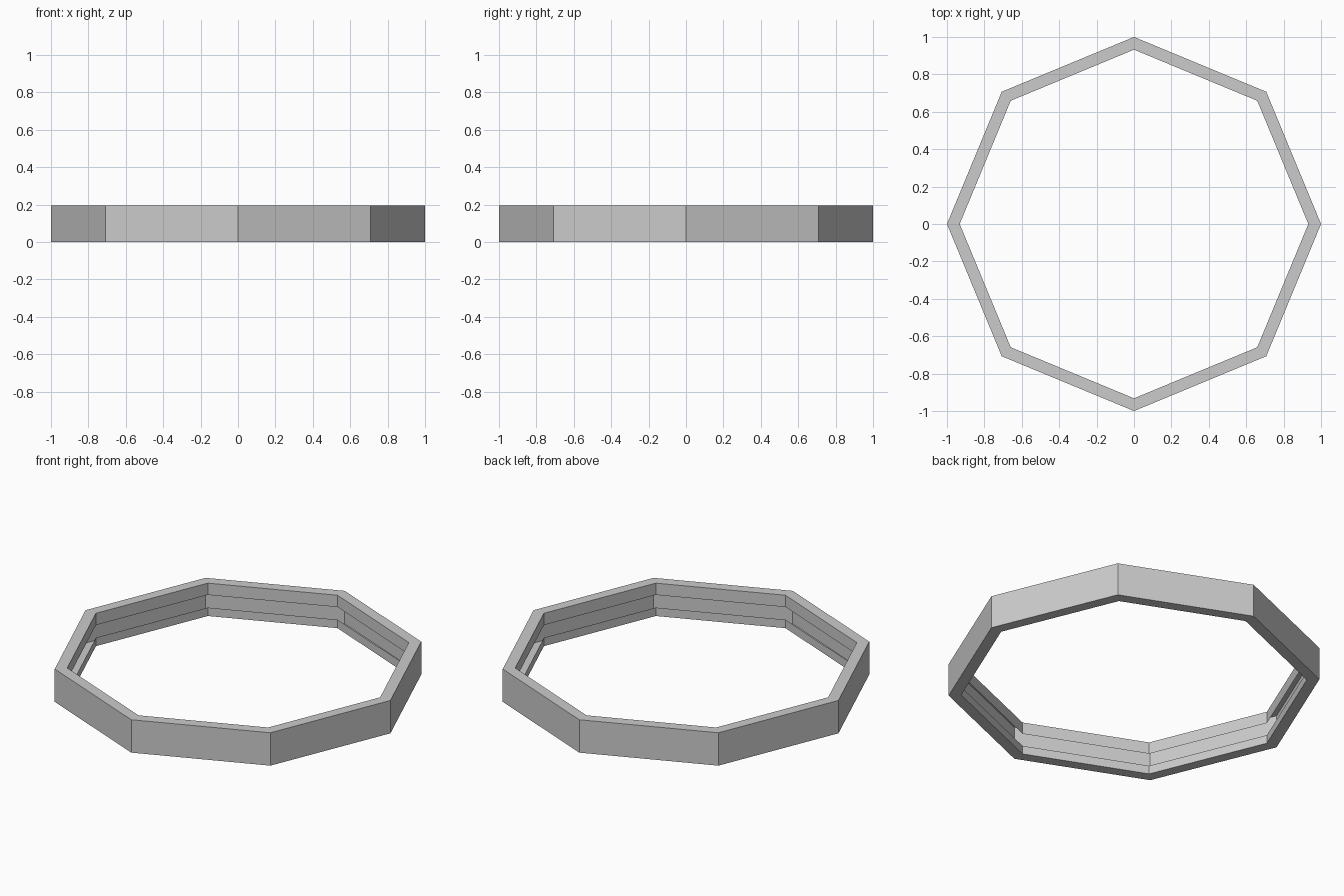
import bpy
import bmesh
from math import cos, sin, tau

cube = bpy.data.objects.get("Cube")
if cube:
    bpy.data.objects.remove(cube, do_unlink=True)

SIDES = 8
OUTER, INNER = 1.0, 0.932
HEIGHT = 0.195
SLOT_LOW, SLOT_HIGH = 0.05, 0.125

grey = bpy.data.materials.new("light grey")
grey.use_nodes = True
color = (0.6, 0.6, 0.6, 1)
grey.diffuse_color = color
grey.node_tree.nodes["Principled BSDF"].inputs["Base Color"].default_value = color

# Thin C-shaped channel section, open along the inner slot
section = [(INNER, SLOT_LOW), (INNER, 0), (OUTER, 0),
           (OUTER, HEIGHT), (INNER, HEIGHT), (INNER, SLOT_HIGH)]

# Sweep the section around the octagon
bm = bmesh.new()
rings = []
for i in range(SIDES):
    a = tau * i / SIDES
    rings.append([bm.verts.new((r * cos(a), r * sin(a), z)) for r, z in section])
for i in range(SIDES):
    here, there = rings[i], rings[(i + 1) % SIDES]
    for k in range(len(section) - 1):
        bm.faces.new((here[k], there[k], there[k + 1], here[k + 1]))

# Make the outer walls face outward
bm.normal_update()
outer_wall = max(bm.faces, key=lambda f: f.calc_center_median().to_2d().length)
if outer_wall.normal.dot(outer_wall.calc_center_median()) < 0:
    bmesh.ops.reverse_faces(bm, faces=bm.faces[:])

mesh = bpy.data.meshes.new("octagonal_channel_ring")
bm.to_mesh(mesh)
bm.free()
mesh.materials.append(grey)
ring = bpy.data.objects.new("octagonal_channel_ring", mesh)
bpy.context.collection.objects.link(ring)
